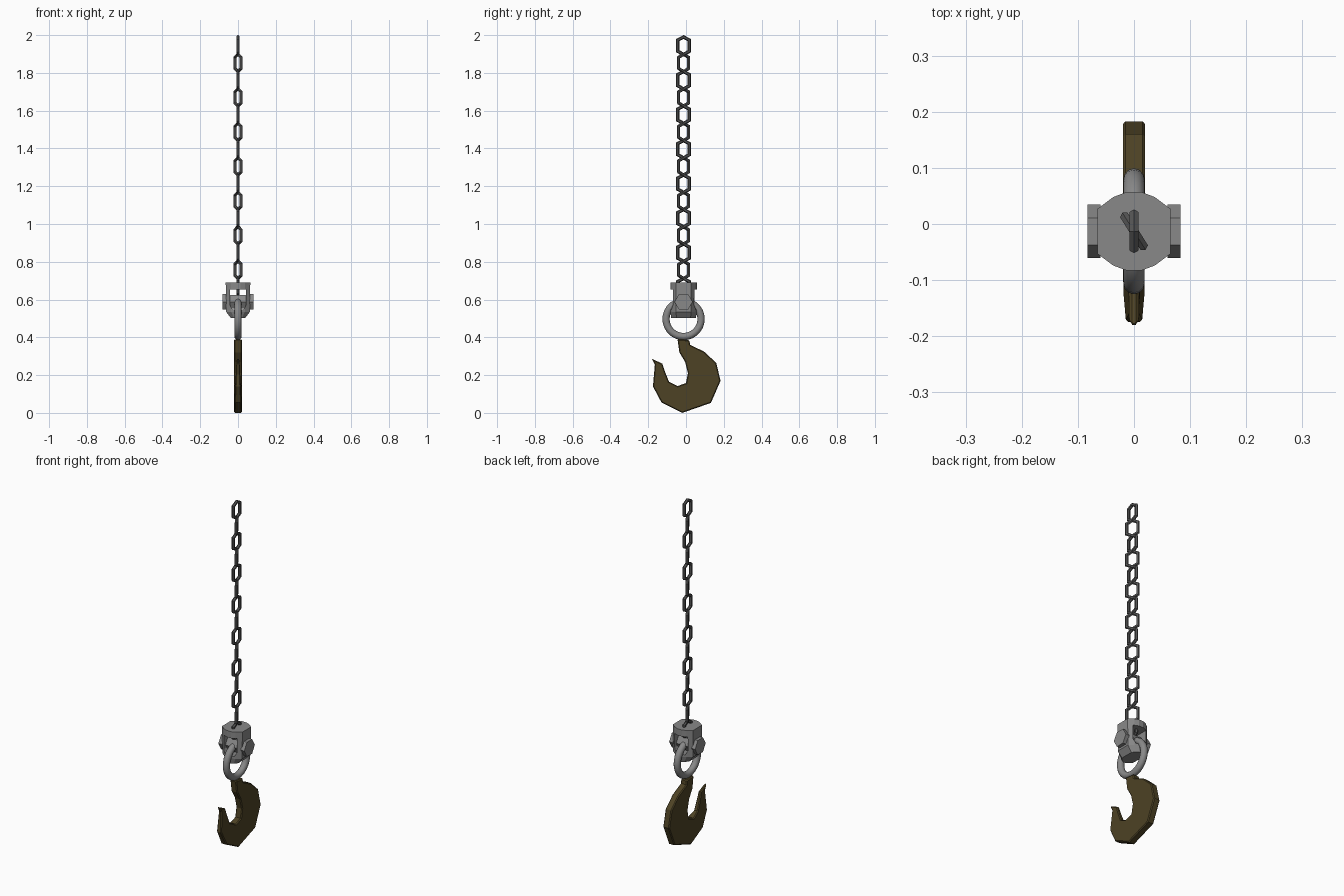
import bpy, bmesh, math
from mathutils import Matrix

if "Cube" in bpy.data.objects:
    bpy.data.objects.remove(bpy.data.objects["Cube"])

CY = -0.013  # hanging axis


def material(name, rgb):
    m = bpy.data.materials.new(name)
    m.diffuse_color = (*rgb, 1)
    m.use_nodes = True
    m.node_tree.nodes["Principled BSDF"].inputs["Base Color"].default_value = m.diffuse_color
    return m


steel = material("steel", (0.25, 0.25, 0.25))
dark = material("dark_steel", (0.09, 0.09, 0.09))
brown = material("brown_paint", (0.075, 0.055, 0.018))


def add(name, mesh, mat):
    ob = bpy.data.objects.new(name, mesh)
    bpy.context.collection.objects.link(ob)
    if not mesh.materials:
        mesh.materials.append(mat)
    return ob


def loft(name, rings, mat):
    """Closed solid through successive loops of points."""
    bm = bmesh.new()
    loops = [[bm.verts.new(p) for p in r] for r in rings]
    n = len(loops[0])
    for a, b in zip(loops, loops[1:]):
        for i in range(n):
            j = (i + 1) % n
            bm.faces.new((a[i], a[j], b[j], b[i]))
    bm.faces.new(loops[0][::-1])
    bm.faces.new(loops[-1])
    bmesh.ops.recalc_face_normals(bm, faces=bm.faces)
    me = bpy.data.meshes.new(name)
    bm.to_mesh(me)
    bm.free()
    return add(name, me, mat)


def tube(name, major_path, radius, sides, mat):
    """Closed tube in the yz plane following (y, z) points."""
    bm = bmesh.new()
    n = len(major_path)
    loops = []
    for i, (y, z) in enumerate(major_path):
        py, pz = major_path[i - 1]
        ny, nz = major_path[(i + 1) % n]
        d0 = math.atan2(z - pz, y - py)
        d1 = math.atan2(nz - z, ny - y)
        turn = (d1 - d0 + math.pi) % math.tau - math.pi
        d = d0 + turn / 2 - math.pi / 2
        w = radius / math.cos(turn / 2)
        loops.append([bm.verts.new((radius * math.sin(t), y + w * math.cos(t) * math.cos(d),
                                    z + w * math.cos(t) * math.sin(d)))
                      for t in (math.tau * k / sides for k in range(sides))])
    for i in range(n):
        a, b = loops[i], loops[(i + 1) % n]
        for k in range(sides):
            m = (k + 1) % sides
            bm.faces.new((a[k], a[m], b[m], b[k]))
    bmesh.ops.recalc_face_normals(bm, faces=bm.faces)
    me = bpy.data.meshes.new(name)
    bm.to_mesh(me)
    bm.free()
    return add(name, me, mat)


# chain: six-sided links, every second one turned about the vertical
path = [(0, .046), (-.03, .030), (-.03, -.030), (0, -.046), (.03, -.030), (.03, .030)]
link = tube("chain_link", path, 0.009, 6, dark)
for k in range(15):
    ob = link if k == 0 else add("chain_link", link.data, dark)
    ob.location = (0, CY, 1.944 - k * 0.0913)
    ob.rotation_euler.z = math.radians(32) if k % 2 else 0

# swivel block: round body with flat sides, tapering at the foot
quarter = [(.065, .04), (.037, .061), (.013, .07)]
outline = quarter + [(-x, y) for x, y in quarter[::-1]]
outline += [(-x, -y) for x, y in outline]


def section(z, sx=1, sy=1):
    return [(x * sx, CY + y * sy, z) for x, y in outline]


block = loft("swivel_block", [section(.502, .58, .93), section(.535, .97), section(.69)], steel)

# window through the block for the ring
win = [(-.03, .548), (.03, .548), (.042, .57), (.042, .652), (-.042, .652), (-.042, .57)]
cutter = loft("window_cutter", [[(x, y, z) for x, z in win] for y in (-.2, .2)], steel)
cutter.hide_render = True
mod = block.modifiers.new("window", 'BOOLEAN')
mod.object = cutter
mod.solver = 'EXACT'
bpy.context.view_layer.objects.active = block
bpy.ops.object.modifier_apply(modifier=mod.name)
bpy.data.objects.remove(cutter)


# cross pin with hexagonal heads
def hexagon(x, r):
    return [(x, CY + r * math.cos(math.tau * i / 6), .588 + r * math.sin(math.tau * i / 6))
            for i in range(6)]


for side, name in ((1, "right"), (-1, "left")):
    loft(name + "_bolt_head", [hexagon(.06 * side, .048), hexagon(.083 * side, .048)], steel)
loft("cross_pin", [hexagon(-.062, .042), hexagon(.062, .042)], steel)

# ring hanging in the block
circle = [(CY + .093 * math.cos(math.tau * i / 28), .497 + .093 * math.sin(math.tau * i / 28))
          for i in range(28)]
ring = tube("ring", circle, 0.019, 12, steel)
for p in ring.data.polygons:
    p.use_smooth = True

# hook: extruded outline with small bevels, thinning at the tip
hook_outline = [
    (-.045, .39), (.018, .385), (.022, .36), (.095, .325), (.16, .265), (.183, .17),
    (.132, .053), (-.02, 0), (-.13, .055), (-.175, .14), (-.165, .255), (-.182, .288),
    (-.125, .26), (-.11, .215), (-.09, .165), (-.045, .142), (0, .158), (.01, .21),
    (-.005, .27), (-.035, .32)]


def half_width(y, z):
    if y < -.08 and z > .05:  # tip side
        return .019 - .011 * min(1, max(0, (z - .05) / .23))
    return .02


hook = loft("hook", [[(s * half_width(y, z), y, z) for y, z in hook_outline] for s in (-1, 1)], brown)
bev = hook.modifiers.new("edge_bevel", 'BEVEL')
bev.width = 0.005
bev.segments = 1
bev.limit_method = 'ANGLE'
bev.angle_limit = math.radians(60)
